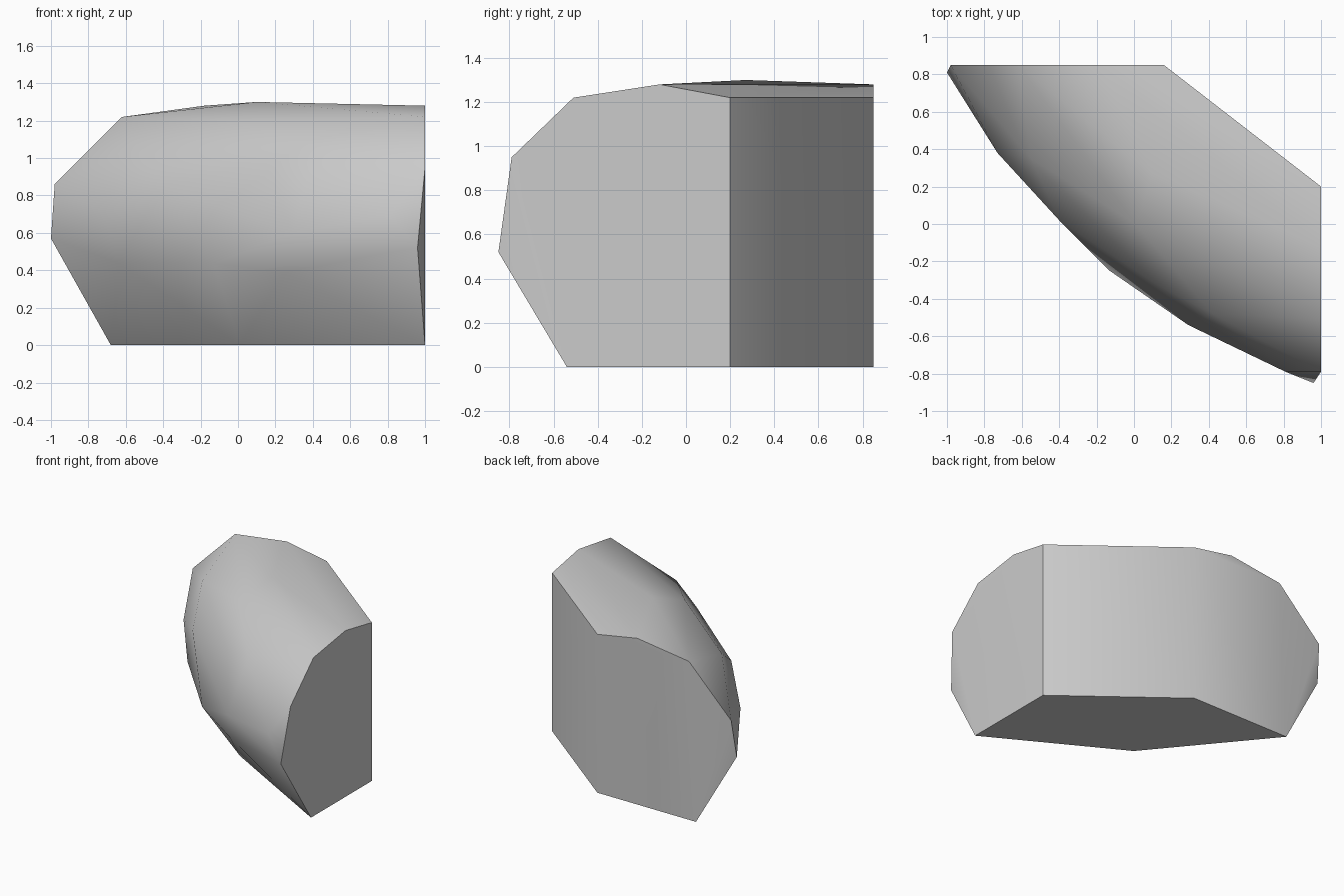
import bpy
import bmesh
import math

# Remove the default cube only
default_cube = bpy.data.objects.get("Cube")
if default_cube:
    bpy.data.objects.remove(default_cube, do_unlink=True)


def make_material(name, colour):
    material = bpy.data.materials.new(name)
    material.use_nodes = True
    material.diffuse_color = colour
    material.node_tree.nodes["Principled BSDF"].inputs["Base Color"].default_value = colour
    return material


def hull_object(name, points, material):
    """Wrap a convex skin around the points and merge its flat areas."""
    bm = bmesh.new()
    for point in points:
        bm.verts.new(point)
    hull = bmesh.ops.convex_hull(bm, input=bm.verts[:])
    loose = [v for v in bm.verts if not v.link_faces]
    bmesh.ops.delete(bm, geom=loose, context="VERTS")
    bmesh.ops.dissolve_limit(bm, angle_limit=math.radians(1),
                             verts=bm.verts[:], edges=bm.edges[:])
    bmesh.ops.recalc_face_normals(bm, faces=bm.faces[:])
    mesh = bpy.data.meshes.new(name)
    bm.to_mesh(mesh)
    bm.free()
    mesh.materials.append(material)
    obj = bpy.data.objects.new(name, mesh)
    bpy.context.collection.objects.link(obj)
    return obj


# Flat cut on the left side, as (y, z) outline
SIDE_X = 1.0
side_cut = [(SIDE_X, y, z) for y, z in (
    (0.2, 0), (0.2, 1.22), (-0.12, 1.28), (-0.51, 1.22), (-0.79, 0.95), (-0.54, 0))]

# Flat cut at the back, as (x, z) outline
BACK_Y = 0.85
back_cut = [(x, BACK_Y, z) for x, z in (
    (0.16, 0), (0.16, 1.22), (-0.18, 1.28), (-0.62, 1.22), (-0.98, 0.86), (-0.68, 0))]

# Outermost tips beside the two cuts, and the front corner of the base
tips = [(0.96, -0.85, 0.52), (-1, 0.81, 0.57), (0.01, 0.01, 0)]

# Rounded front, from low to high
rounded_front = [
    (-0.64, 0.3, 0.44), (-0.13, -0.25, 0.44), (0.25, -0.46, 0.39),
    (-0.73, 0.38, 0.71), (0.29, -0.54, 0.6), (0.81, -0.79, 0.69),
    (-0.4, 0.02, 0.85), (0.15, -0.34, 0.98),
    (-0.55, 0.35, 1.07), (0.42, -0.48, 1.06),
]

# Crown
crown = [(0.01, 0, 1.2), (0.1, 0.27, 1.3)]

stone_grey = make_material("stone_grey", (0.6, 0.6, 0.6, 1))
rock = hull_object("rock", side_cut + back_cut + tips + rounded_front + crown, stone_grey)

# Smooth over the rounded side, crisp around the flat cuts
bpy.ops.object.select_all(action="DESELECT")
rock.select_set(True)
bpy.context.view_layer.objects.active = rock
bpy.ops.object.shade_smooth_by_angle(angle=math.radians(40))
